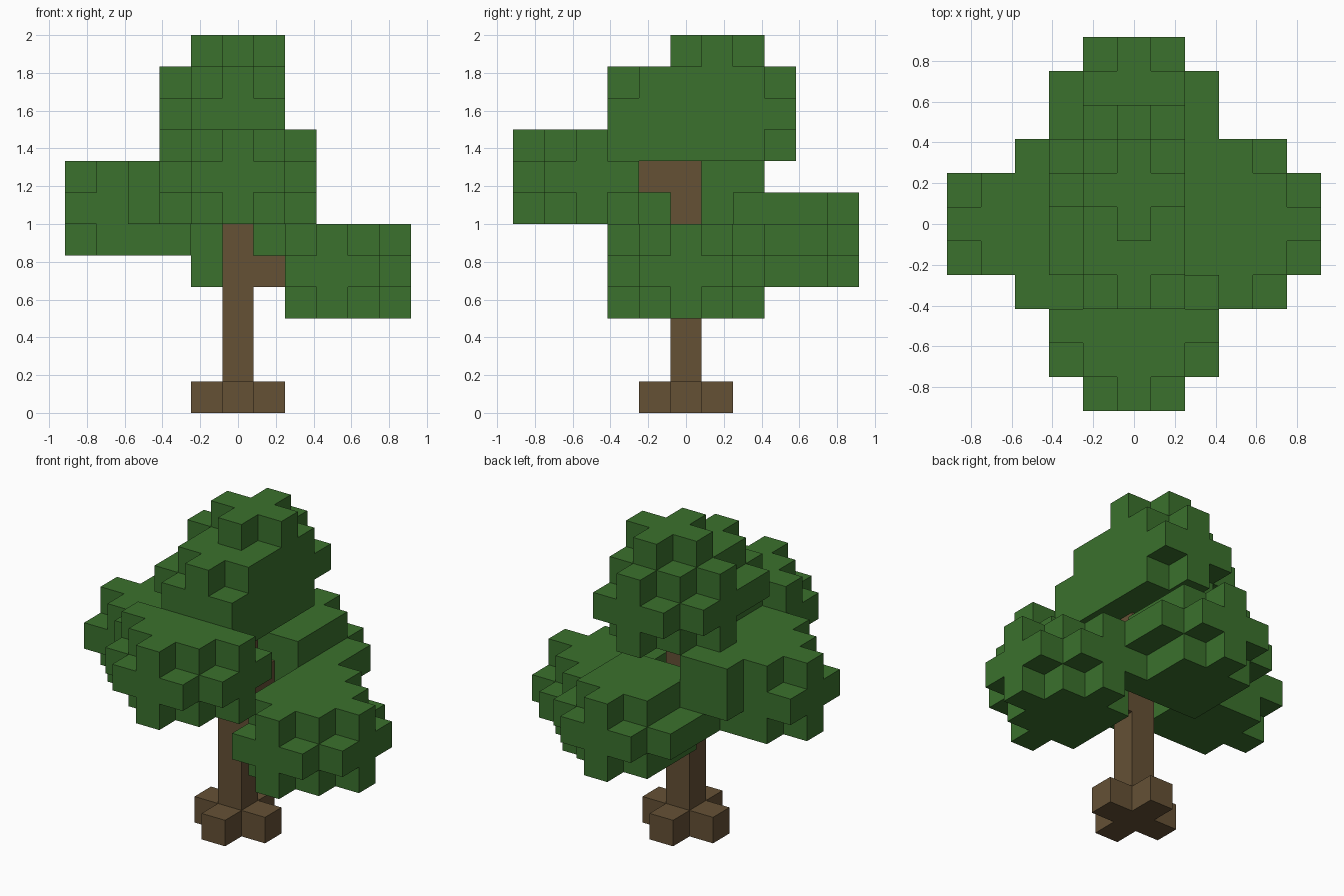
import bpy
import bmesh
from mathutils import Vector

if "Cube" in bpy.data.objects:
    bpy.data.objects.remove(bpy.data.objects["Cube"], do_unlink=True)

CELL = 1 / 6


def material(name, color):
    mat = bpy.data.materials.new(name)
    mat.use_nodes = True
    mat.diffuse_color = color
    mat.node_tree.nodes["Principled BSDF"].inputs["Base Color"].default_value = color
    return mat


leaf_green = material("leaf green", (0.043, 0.165, 0.026, 1))
bark_brown = material("bark brown", (0.13, 0.082, 0.036, 1))


def block(x, y, z):
    """Cells of a box given inclusive (low, high) ranges."""
    return {(i, j, k) for i in range(x[0], x[1] + 1)
            for j in range(y[0], y[1] + 1) for k in range(z[0], z[1] + 1)}


def clump(direction, base, layers):
    """Leaf clump on one side: each layer lists half widths going outward."""
    dx, dy = direction
    cells = set()
    for level, widths in enumerate(layers):
        for out, half in enumerate(widths, start=2):
            for side in range(-half, half + 1):
                cells.add((dx * out - dy * side, dy * out + dx * side, base + level))
    return cells


# Trunk, roots and short branches
roots = block((-1, 1), (0, 0), (0, 0)) | block((0, 0), (-1, 1), (0, 0))
trunk = block((0, 0), (0, 0), (1, 7))
branches = {(1, 0, 4), (0, -1, 7), (-1, 0, 6), (0, 1, 5)}

# Side leaf clumps
tip, wide, box = (1, 2, 1, 0), (2, 2, 2, 1), (1, 1, 1, 0)
left_leaves = clump((1, 0), 3, (tip, wide, tip))
front_leaves = clump((0, -1), 6, (tip, wide, tip))
right_leaves = clump((-1, 0), 5, (box, (2, 2, 1, 1), (2, 2, 1, 0)))
back_leaves = clump((0, 1), 4, (box, wide, box))

# Crown: full middle layer, rounded layers around it, small cross on top
crown = block((-1, 1), (-2, 3), (9, 9)) | block((-2, -2), (-1, 2), (9, 9))
for k in (8, 10):
    crown |= block((-1, 1), (-1, 2), (k, k))
    crown |= block((0, 0), (-2, 3), (k, k)) | {(-2, 1, k)}
crown |= block((-1, 1), (1, 1), (11, 11)) | block((0, 0), (0, 2), (11, 11))

parts = [
    ("roots", roots, bark_brown),
    ("trunk", trunk, bark_brown),
    ("branches", branches, bark_brown),
    ("left_leaves", left_leaves, leaf_green),
    ("front_leaves", front_leaves, leaf_green),
    ("right_leaves", right_leaves, leaf_green),
    ("back_leaves", back_leaves, leaf_green),
    ("crown_leaves", crown, leaf_green),
]
filled = set().union(*(cells for _, cells, _ in parts))


def build(name, cells, mat):
    """Mesh of the exposed cell sides, with flat areas merged."""
    bm = bmesh.new()
    for cell in sorted(cells):
        center = Vector(cell) + Vector((0, 0, 0.5))
        for axis in range(3):
            for sign in (-1, 1):
                normal = Vector((0, 0, 0))
                normal[axis] = sign
                if tuple(int(c + n) for c, n in zip(cell, normal)) in filled:
                    continue
                u = Vector((0, 0, 0))
                u[(axis + 1) % 3] = 0.5
                v = normal.cross(u)
                mid = center + normal / 2
                corners = (mid - u - v, mid + u - v, mid + u + v, mid - u + v)
                bm.faces.new([bm.verts.new(p * CELL) for p in corners])
    bmesh.ops.remove_doubles(bm, verts=bm.verts[:], dist=0.001)
    bmesh.ops.dissolve_limit(bm, angle_limit=0.01, verts=bm.verts[:], edges=bm.edges[:])
    mesh = bpy.data.meshes.new(name)
    bm.to_mesh(mesh)
    bm.free()
    mesh.materials.append(mat)
    obj = bpy.data.objects.new(name, mesh)
    bpy.context.scene.collection.objects.link(obj)


for part in parts:
    build(*part)
